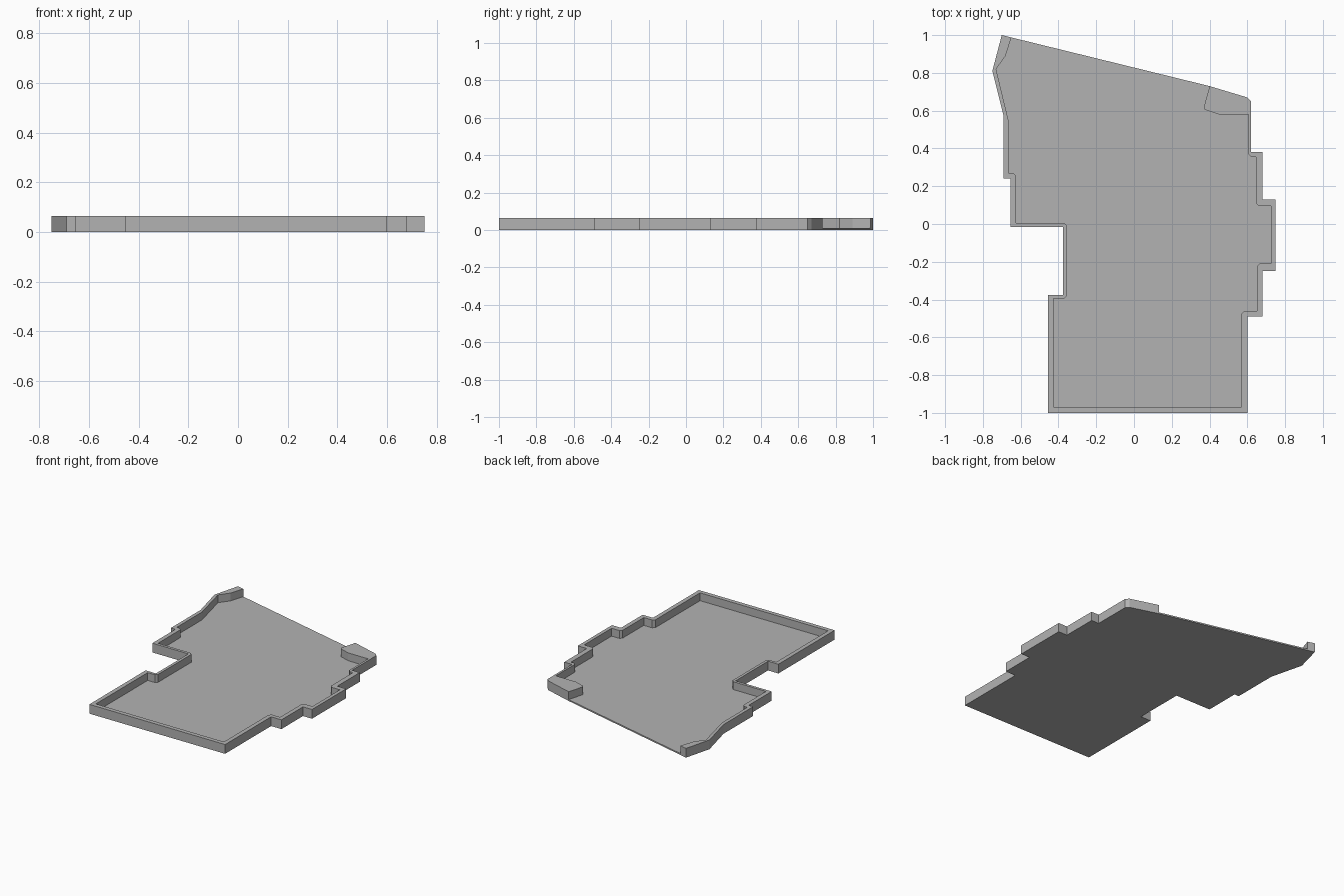
import bpy
import bmesh
from mathutils import Vector

HEIGHT = 0.065
FLOOR = 0.01
CHAMFER = 0.015

default_cube = bpy.data.objects.get("Cube")
if default_cube:
    bpy.data.objects.remove(default_cube, do_unlink=True)

grey = bpy.data.materials.new("plain grey")
grey.use_nodes = True
colour = (0.45, 0.45, 0.45, 1)
grey.diffuse_color = colour
grey.node_tree.nodes["Principled BSDF"].inputs["Base Color"].default_value = colour


def stepped(start, values):
    """Walk right-angled steps: the values set y, then x, then y, and so on."""
    points = [Vector(start)]
    for i, value in enumerate(values):
        point = points[-1].copy()
        point[(i + 1) % 2] = value
        points.append(point)
    return points


def chamfer_inward(points):
    """Cut off the corners that turn clockwise on a counter-clockwise path."""
    result = [points[0]]
    for before, corner, after in zip(points, points[1:], points[2:]):
        arriving = (corner - before).normalized()
        leaving = (after - corner).normalized()
        if arriving.cross(leaving) < -0.5:
            result += [corner - arriving * CHAMFER, corner + leaving * CHAMFER]
        else:
            result.append(corner)
    return result + [points[-1]]


def prism(name, points, bottom, top):
    """Extrude a flat outline straight up into a closed solid."""
    bm = bmesh.new()
    base = bm.faces.new([bm.verts.new((p[0], p[1], bottom)) for p in points])
    raised = bmesh.ops.extrude_face_region(bm, geom=[base], use_keep_orig=True)
    moved = [g for g in raised["geom"] if isinstance(g, bmesh.types.BMVert)]
    bmesh.ops.translate(bm, verts=moved, vec=(0, 0, top - bottom))
    bmesh.ops.recalc_face_normals(bm, faces=bm.faces)
    mesh = bpy.data.meshes.new(name)
    bm.to_mesh(mesh)
    bm.free()
    mesh.materials.append(grey)
    obj = bpy.data.objects.new(name, mesh)
    bpy.context.collection.objects.link(obj)
    return obj


# Outer outline: stepped sides, slanted back edge, angled back corner
outline = stepped((-0.69, 0.57), [
    0.24, -0.655, -0.015, -0.375, -0.375, -0.455, -1, 0.6, -0.49, 0.68,
    -0.25, 0.75, 0.13, 0.68, 0.38, 0.62, 0.65])
outline += [(0.6, 0.67), (0.4, 0.73), (-0.7, 1), (-0.75, 0.81)]

# Recess outline: follows the walls inside and runs out through the open back
recess = chamfer_inward(stepped((-0.665, 0.55), [
    0.27, -0.625, 0.005, -0.355, -0.395, -0.425, -0.97, 0.57, -0.46, 0.65,
    -0.21, 0.725, 0.095, 0.645, 0.355, 0.605, 0.58, 0.45]))
recess += [(0.375, 0.605), (0.37, 0.62), (0.42, 0.8),
           (-0.62, 1.08), (-0.68, 0.89), (-0.73, 0.82)]

# Tray: a solid slab hollowed from above, leaving thin floor and rim walls
tray = prism("tray", outline, 0, HEIGHT)
cutter = prism("recess_cutter", recess, FLOOR, HEIGHT * 2)
cutter.hide_render = True

hollow = tray.modifiers.new("hollow", "BOOLEAN")
hollow.operation = "DIFFERENCE"
hollow.solver = "EXACT"
hollow.object = cutter
bpy.context.view_layer.objects.active = tray
bpy.ops.object.modifier_apply(modifier=hollow.name)
bpy.data.objects.remove(cutter, do_unlink=True)
